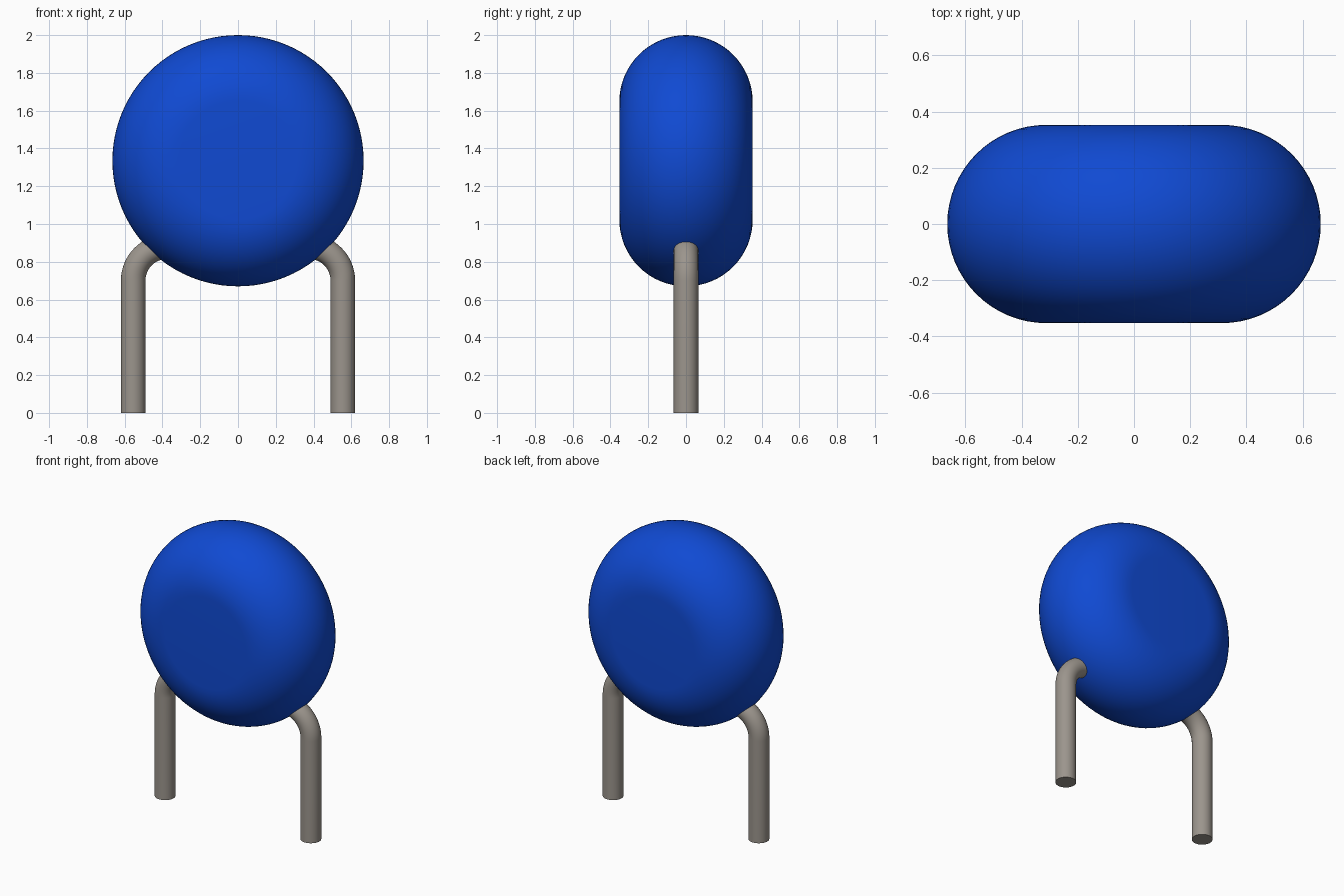
import bpy, bmesh, math
from mathutils import Matrix, Vector

cube = bpy.data.objects.get("Cube")
if cube:
    bpy.data.objects.remove(cube, do_unlink=True)


def make_material(name, color, roughness):
    mat = bpy.data.materials.new(name)
    mat.use_nodes = True
    mat.diffuse_color = (*color, 1)
    bsdf = mat.node_tree.nodes["Principled BSDF"]
    bsdf.inputs["Base Color"].default_value = (*color, 1)
    bsdf.inputs["Roughness"].default_value = roughness
    return mat


def finish(name, bm, mat):
    """Turn a bmesh into a smooth-shaded object with sharp edges kept."""
    bmesh.ops.recalc_face_normals(bm, faces=bm.faces)
    mesh = bpy.data.meshes.new(name)
    bm.to_mesh(mesh)
    bm.free()
    mesh.materials.append(mat)
    obj = bpy.data.objects.new(name, mesh)
    bpy.context.collection.objects.link(obj)
    bpy.ops.object.select_all(action='DESELECT')
    obj.select_set(True)
    bpy.context.view_layer.objects.active = obj
    bpy.ops.object.shade_smooth_by_angle(angle=math.radians(35))
    return obj


def skin(name, rings, mat):
    """Bridge a list of equal-length point rings and cap both ends."""
    bm = bmesh.new()
    loops = [[bm.verts.new(p) for p in ring] for ring in rings]
    n = len(loops[0])
    for a, b in zip(loops, loops[1:]):
        for i in range(n):
            j = (i + 1) % n
            bm.faces.new((a[i], a[j], b[j], b[i]))
    bm.faces.new(loops[0])
    bm.faces.new(loops[-1])
    return finish(name, bm, mat)


blue = make_material("blue coating", (0.005, 0.068, 0.65), 0.4)
metal = make_material("grey metal", (0.33, 0.30, 0.265), 0.4)

# Body: upright disc whose rim is a full half-round
RADIUS, HALF, CENTRE_Z = 0.665, 0.353, 1.335
FLAT = RADIUS - HALF
SEGMENTS, STEPS = 96, 32
body_rings = []
for s in range(STEPS + 1):
    t = math.pi * s / STEPS
    r, y = FLAT + HALF * math.sin(t), -HALF * math.cos(t)
    body_rings.append([(r * math.cos(a), y, CENTRE_Z + r * math.sin(a))
                       for a in (2 * math.pi * i / SEGMENTS for i in range(SEGMENTS))])
skin("disc_body", body_rings, blue)

# Legs: round wires, straight up and then bent inward into the body
LEG_X, LEG_R, BEND_Z, BEND_R = 0.555, 0.065, 0.70, 0.18
SIDES, BEND_STEPS = 32, 16


def leg(name, side):
    # path points paired with the tilt of the wire there
    path = [(LEG_X, 0.0, 0.0)]
    for s in range(BEND_STEPS + 1):
        t = math.pi / 2 * s / BEND_STEPS
        path.append((LEG_X - BEND_R * (1 - math.cos(t)), BEND_Z + BEND_R * math.sin(t), t))
    path.append((0.30, BEND_Z + BEND_R, math.pi / 2))
    rings = []
    for x, z, tilt in path:
        turn = Matrix.Rotation(-tilt, 3, 'Y')
        ring = []
        for i in range(SIDES):
            a = 2 * math.pi * i / SIDES
            p = turn @ Vector((LEG_R * math.cos(a), LEG_R * math.sin(a), 0))
            ring.append((side * (p.x + x), p.y, p.z + z))
        rings.append(ring)
    skin(name, rings, metal)


leg("left_leg", 1)
leg("right_leg", -1)
